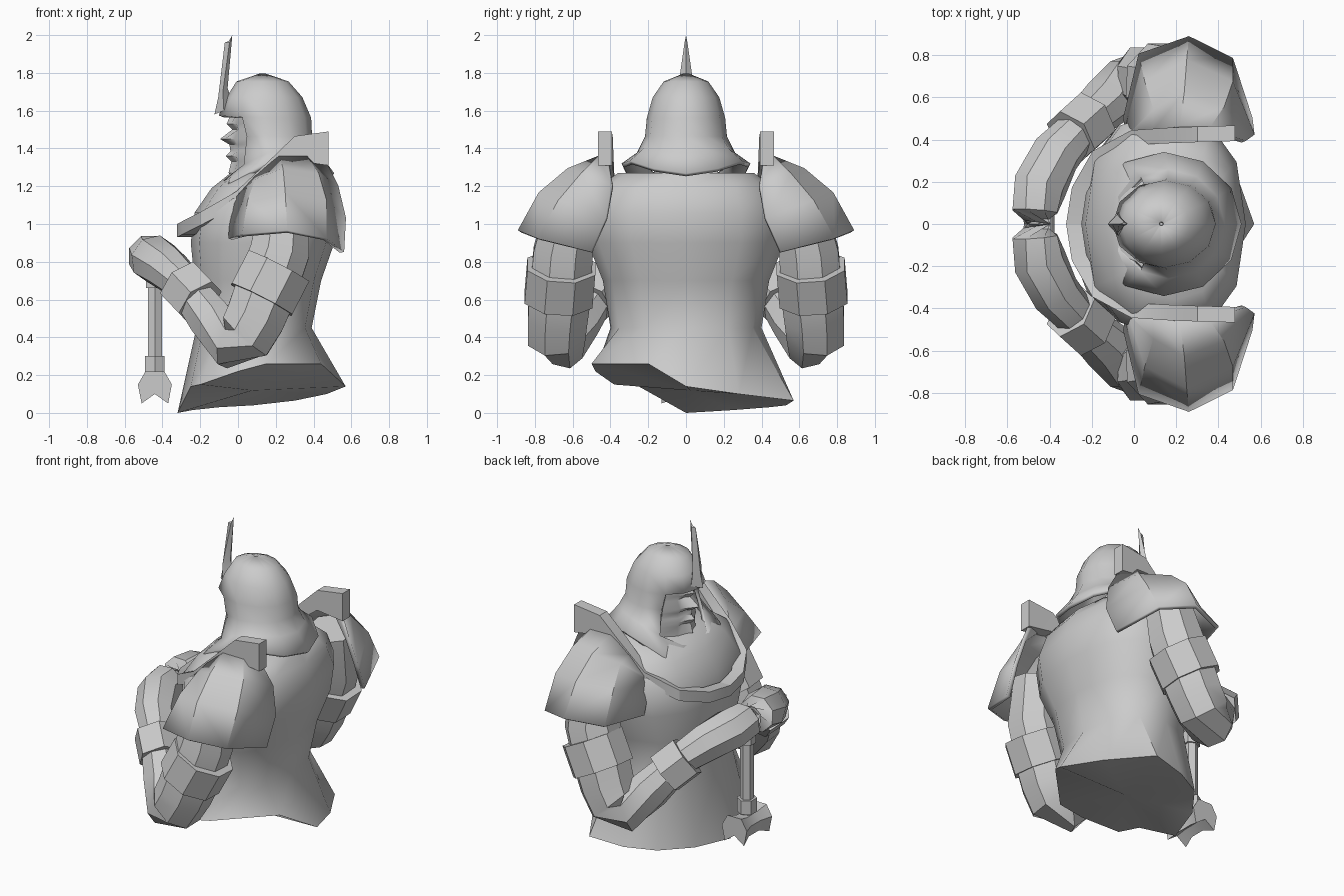
import bpy, bmesh
from math import cos, sin, pi, copysign
from mathutils import Vector

cube = bpy.data.objects.get("Cube")
if cube:
    bpy.data.objects.remove(cube)

GREY = (0.6, 0.6, 0.6, 1)
grey = bpy.data.materials.new("plain grey")
grey.use_nodes = True
grey.diffuse_color = GREY
grey.node_tree.nodes["Principled BSDF"].inputs["Base Color"].default_value = GREY


def loft(name, rows, closed=True, caps=True, mirror=False, thick=0, drop=None, angle=40):
    """Skin a list of equal-length point rows, optionally mirrored and thickened."""
    bm = bmesh.new()
    vs = [[bm.verts.new(p) for p in row] for row in rows]
    n = len(rows[0])
    for a, b in zip(vs, vs[1:]):
        for i in range(n if closed else n - 1):
            j = (i + 1) % n
            bm.faces.new((a[i], a[j], b[j], b[i]))
    if closed and caps:
        for ring in (vs[0], vs[-1]):
            mid = bm.verts.new(sum((v.co for v in ring), Vector()) / n)
            for i in range(n):
                bm.faces.new((ring[i], ring[(i + 1) % n], mid))
    if drop:
        bmesh.ops.delete(bm, geom=[f for f in bm.faces if drop(f.calc_center_median())], context='FACES')
    bmesh.ops.recalc_face_normals(bm, faces=bm.faces)
    mesh = bpy.data.meshes.new(name)
    bm.to_mesh(mesh)
    bm.free()
    ob = bpy.data.objects.new(name, mesh)
    bpy.context.collection.objects.link(ob)
    mesh.materials.append(grey)
    bpy.ops.object.select_all(action='DESELECT')
    ob.select_set(True)
    bpy.context.view_layer.objects.active = ob
    bpy.ops.object.shade_smooth_by_angle(angle=angle * pi / 180)
    if thick:
        m = ob.modifiers.new("thickness", 'SOLIDIFY')
        m.thickness = thick
        m.offset = 0
    if mirror:
        m = ob.modifiers.new("mirror", 'MIRROR')
        m.use_axis = (False, True, False)
    return ob


def oval(x0, x1, ry, back, side, front, n=12, power=1.0):
    """Ring spanning x0..x1 whose height varies from back to side to front."""
    b, c = (back - front) / 2, (back + front) / 2 - side
    pts = []
    for i in range(n):
        u, v = cos(2 * pi * i / n), sin(2 * pi * i / n)
        su, sv = (copysign(abs(w) ** power, w) for w in (u, v))
        pts.append((x0 + (x1 - x0) * (1 + su) / 2, ry * sv, side + b * u + c * u * u))
    return pts


def tube(name, path, n=8, **kw):
    """Tube through (x, y, z, radius) stations."""
    c = [Vector(p[:3]) for p in path]
    rows = []
    for i, p in enumerate(path):
        t = (c[min(i + 1, len(c) - 1)] - c[max(i - 1, 0)]).normalized()
        s = t.cross(Vector((0, 1, 0))).normalized()
        w = s.cross(t)
        rows.append([c[i] + p[3] * (s * cos(2 * pi * (k + .5) / n) + w * sin(2 * pi * (k + .5) / n))
                     for k in range(n)])
    return loft(name, rows, **kw)


# Torso with slanted, uneven hem
hem = [(.57, 0, .14), (.47, .28, .10), (.3, .57, .065), (.08, .53, .04),
       (-.1, .44, .03), (-.24, .25, .015), (-.32, 0, 0), (-.25, -.25, .14),
       (-.2, -.38, .15), (0, -.48, .22), (.15, -.5, .26), (.44, -.2, .26)]
torso = [hem]
for z, x0, x1, ry in [(.45, -.22, .39, .40), (.7, -.23, .44, .44), (.9, -.25, .51, .52),
                      (1.06, -.23, .53, .53), (1.19, -.14, .49, .47), (1.27, -.04, .43, .36)]:
    torso.append(oval(x0, x1, ry, z, z, z, power=.85))
loft("torso", torso, angle=50)

# Helmet and mantle, open around the face
helmet = [oval(.12, .14, .01, 1.785, 1.785, 1.785),
          oval(0, .26, .11, 1.745, 1.745, 1.745),
          oval(-.05, .33, .165, 1.665, 1.665, 1.665),
          oval(-.09, .375, .195, 1.56, 1.56, 1.57),
          oval(-.06, .38, .205, 1.46, 1.46, 1.46),
          oval(-.09, .42, .25, 1.37, 1.37, 1.2),
          oval(-.21, .50, .335, 1.26, 1.31, 1.04)]
loft("helmet", helmet, caps=False, thick=.025, angle=50,
     drop=lambda c: c.x < .05 and 1.26 < c.z < 1.55)

# Face with brow, nose, mouth and beard
face = []
for z, x in [(1.6, -.03), (1.53, -.06), (1.5, -.03), (1.45, -.095), (1.42, -.045),
             (1.385, -.04), (1.36, -.065), (1.33, -.035), (1.27, -.05), (1.18, .03)]:
    half = [(x, 0, z), (x + .025, .03, z), (.3 * x + .01, .09, z), (.08, .17, z)]
    face.append([(p[0], -p[1], p[2]) for p in half[:0:-1]] + half)
loft("face", face, closed=False)

# Upright crest on the brow
loft("crest", [[(-.075, -.055, 1.6), (-.125, 0, 1.58), (-.075, .055, 1.6), (-.03, 0, 1.64)],
               [(-.08, -.045, 1.7), (-.105, 0, 1.67), (-.08, .045, 1.7), (-.055, 0, 1.72)],
               [(-.045, -.008, 1.96), (-.07, 0, 1.96), (-.045, .008, 1.96), (-.03, 0, 2.0)]], angle=20)

# Raised collar running from the chest up along each shoulder
collar = []
for x, y, z, h in [(-.285, 0, .965, .07), (-.26, .16, .98, .07), (-.17, .32, 1.03, .07),
                   (0, .41, 1.13, .08), (.17, .42, 1.29, .1), (.3, .425, 1.4, .13), (.48, .43, 1.4, .18)]:
    out = Vector((min(x - .15, 0), y, 0)).normalized() * .037
    up = Vector((0, 0, h / 2))
    p = Vector((x, y, z))
    collar.append([p + out - up, p + out + up, p - out + up, p - out - up])
loft("collar", collar, mirror=True, angle=25)

# Shoulder plates
plate = [[(-.02, .42, 1.12), (.1, .44, 1.25), (.22, .46, 1.35), (.36, .46, 1.35), (.46, .41, 1.32)],
         [(-.02, .42, 1.1), (.1, .54, 1.23), (.24, .62, 1.285), (.42, .55, 1.26), (.52, .39, 1.2)],
         [(-.03, .44, 1.05), (.06, .67, 1.12), (.25, .77, 1.16), (.46, .67, 1.12), (.56, .42, 1.03)],
         [(-.04, .5, .92), (.03, .8, .94), (.26, .88, .96), (.46, .78, .92), (.55, .5, .85)]]
loft("shoulder_plate", plate, closed=False, mirror=True, thick=.025, angle=28)

# Arms, bands, cuffs and hands
tube("arm", [(.25, .6, 1.12, .14), (.22, .65, .85, .17), (.13, .67, .6, .175), (.09, .68, .5, .17),
             (.04, .685, .41, .165), (-.03, .66, .365, .14), (-.14, .57, .49, .125),
             (-.27, .45, .66, .1)], mirror=True, angle=35)
tube("arm_band", [(.215, .66, .775, .195), (.125, .675, .6, .195)], mirror=True, angle=20)
tube("cuff", [(-.2, .505, .585, .14), (-.3, .415, .69, .14)], n=6, mirror=True, angle=20)
tube("hand", [(-.27, .44, .67, .1), (-.37, .33, .76, .12), (-.445, .18, .815, .13),
              (-.47, .06, .83, .115), (-.46, -.01, .83, .07)], mirror=True, angle=35)

# Weapon: shaft, sockets and hammer head
for name, z0, z1, r in [("shaft", .2, .85, .042), ("lower_socket", .21, .3, .06), ("upper_socket", .66, .74, .055)]:
    tube(name, [(-.44, 0, z0, r), (-.44, 0, z1, r)], n=6, angle=20)
outline = [(-.05, .22), (-.09, .15), (-.07, .05), (0, .1), (.07, .05), (.09, .15), (.05, .22)]
head = []
for y, s in [(-.13, 1), (-.05, .7), (.05, .7), (.13, 1)]:
    head.append([(-.44 + x * s, y, .14 + (z - .14) * s) for x, z in outline])
loft("hammer_head", head, angle=20)
